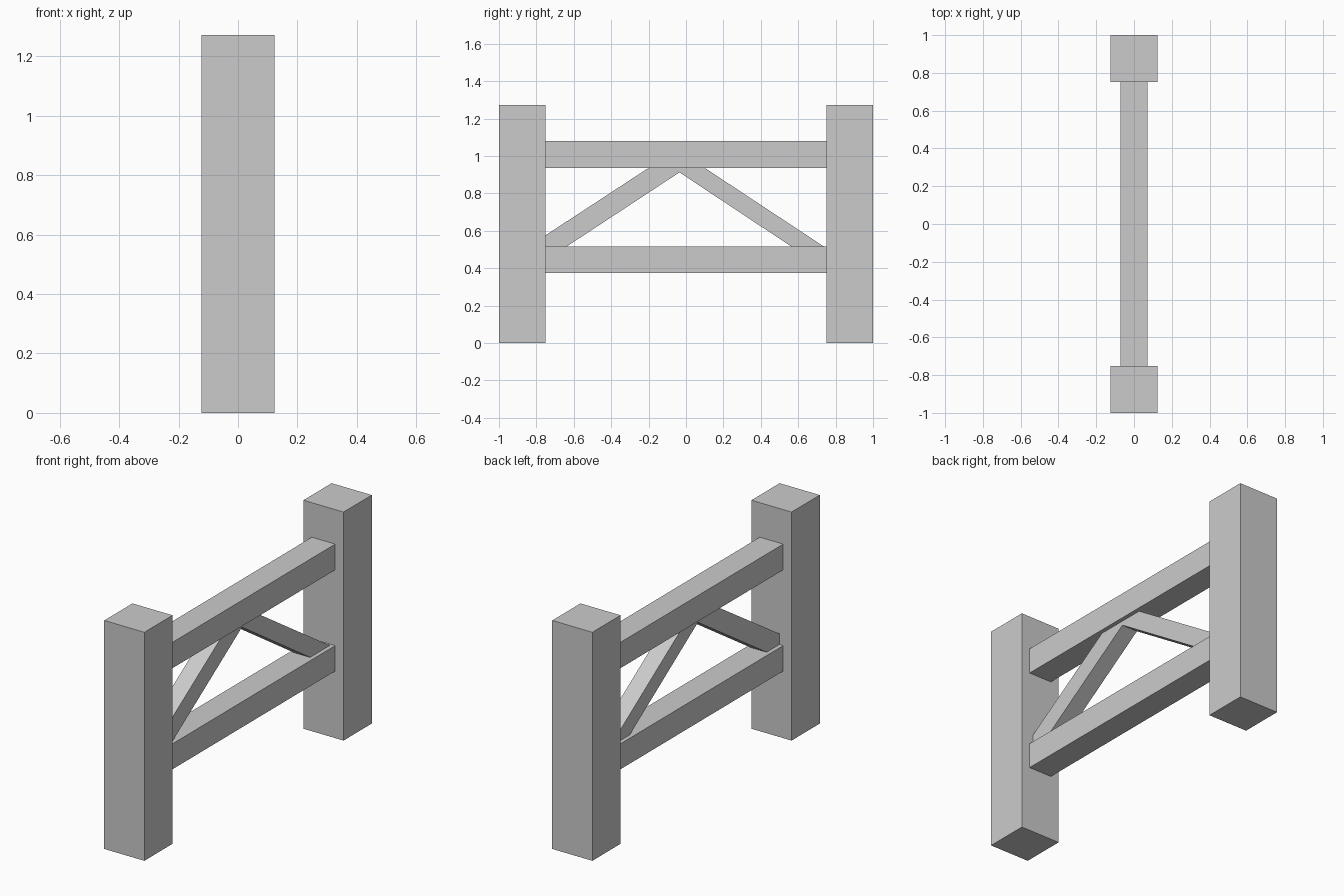
import bpy, bmesh

if "Cube" in bpy.data.objects:
    bpy.data.objects.remove(bpy.data.objects["Cube"])


def make_prism(name, outline, half_x):
    """Extrude a (y, z) outline symmetrically along x."""
    bm = bmesh.new()
    face = bm.faces.new([bm.verts.new((-half_x, y, z)) for y, z in outline])
    ext = bmesh.ops.extrude_face_region(bm, geom=[face])
    moved = [v for v in ext["geom"] if isinstance(v, bmesh.types.BMVert)]
    bmesh.ops.translate(bm, verts=moved, vec=(2 * half_x, 0, 0))
    bmesh.ops.recalc_face_normals(bm, faces=bm.faces[:])
    mesh = bpy.data.meshes.new(name)
    bm.to_mesh(mesh)
    bm.free()
    obj = bpy.data.objects.new(name, mesh)
    bpy.context.collection.objects.link(obj)
    return obj


def make_beam(name, y0, y1, z0, z1, half_x):
    return make_prism(name, [(y0, z0), (y1, z0), (y1, z1), (y0, z1)], half_x)


POST_IN = 0.752          # inner face of the posts
LOW_TOP, HIGH_BOTTOM = 0.515, 0.936
APEX = (-0.035, 0.912)   # underside where the braces meet

# Square end posts
make_beam("front_post", -1.0, -POST_IN, 0.0, 1.272, 0.1235)
make_beam("back_post", POST_IN, 1.0, 0.0, 1.272, 0.1235)

# Horizontal rails
make_beam("lower_rail", -POST_IN, POST_IN, 0.373, LOW_TOP, 0.072)
make_beam("upper_rail", -POST_IN, POST_IN, HIGH_BOTTOM, 1.08, 0.072)

# Diagonal braces, trimmed to the rails and the post
make_prism("front_brace", [
    (-POST_IN, LOW_TOP), (-0.639, LOW_TOP), APEX,
    (APEX[0], HIGH_BOTTOM), (-0.2, HIGH_BOTTOM), (-POST_IN, 0.575)], 0.049)
make_prism("back_brace", [
    (0.738, LOW_TOP), (0.1, HIGH_BOTTOM), (APEX[0], HIGH_BOTTOM),
    APEX, (0.564, LOW_TOP)], 0.049)
